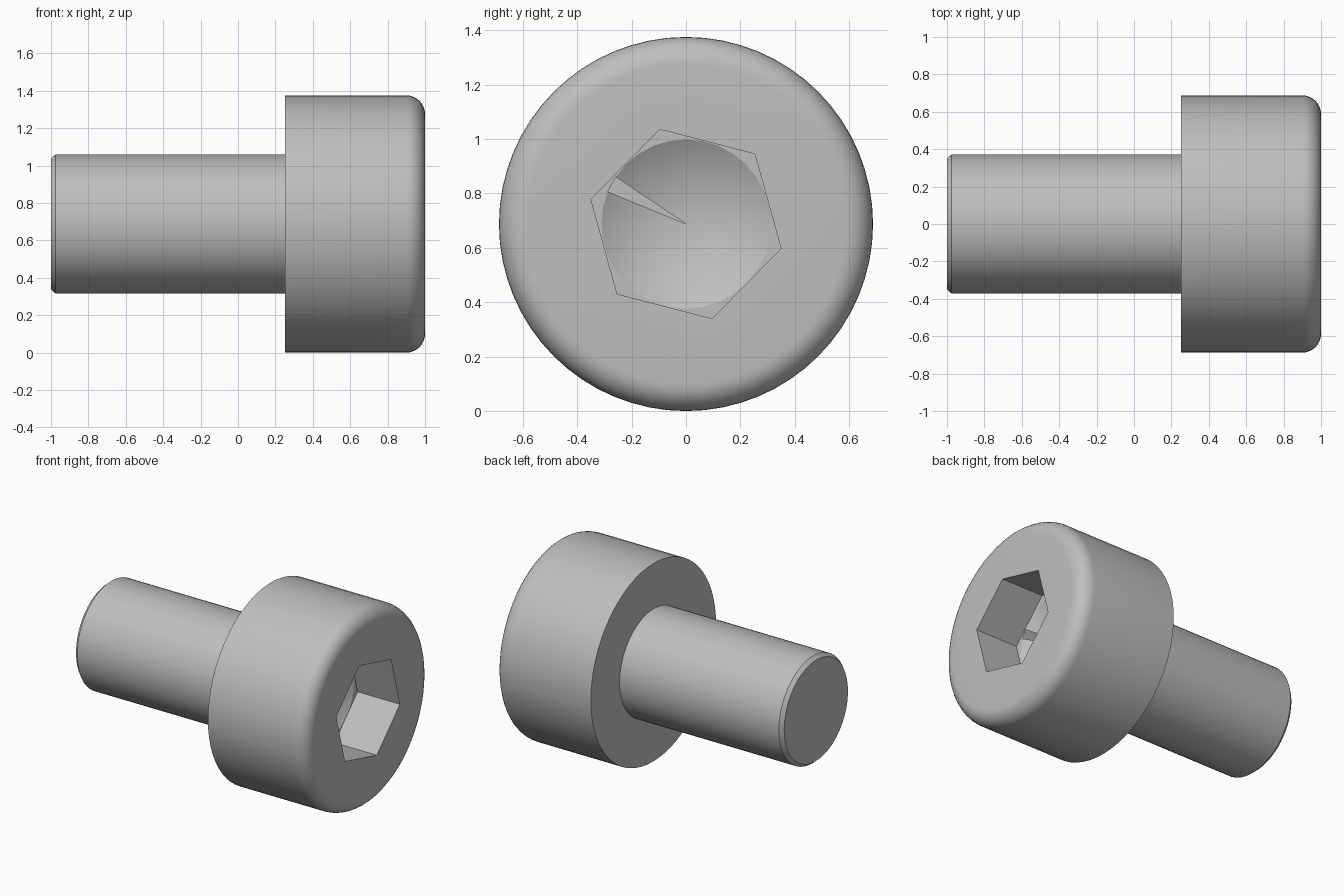
import bpy, bmesh, math

if "Cube" in bpy.data.objects:
    bpy.data.objects.remove(bpy.data.objects["Cube"])

CZ = 0.6875      # height of the screw axis
SEG = 64         # sides of the turned surfaces

steel = bpy.data.materials.new("steel grey")
steel.diffuse_color = (0.52, 0.52, 0.52, 1)
steel.use_nodes = True
steel.node_tree.nodes["Principled BSDF"].inputs["Base Color"].default_value = steel.diffuse_color


def ring(bm, x, r, n, start=0.0):
    """Circle of n vertices around the screw axis."""
    return [bm.verts.new((x, r * math.cos(start + 2 * math.pi * i / n),
                          CZ + r * math.sin(start + 2 * math.pi * i / n)))
            for i in range(n)]


def skin(bm, a, b):
    """Quads between two rings; a lies at smaller x when facing outward."""
    n = len(a)
    for i in range(n):
        j = (i + 1) % n
        bm.faces.new((a[i], a[j], b[j], b[i]))


def loop_edges(bm, loop):
    out = []
    for i, v in enumerate(loop):
        w = loop[(i + 1) % len(loop)]
        out.append(bm.edges.get((v, w)) or bm.edges.new((v, w)))
    return out


def annulus(bm, outer, inner):
    """Flat fill between two loops, facing +x."""
    res = bmesh.ops.triangle_fill(
        bm, edges=loop_edges(bm, outer) + loop_edges(bm, inner),
        use_beauty=True, normal=(1, 0, 0))
    for f in res["geom"]:
        if isinstance(f, bmesh.types.BMFace):
            f.normal_update()
            if f.normal.x < 0:
                f.normal_flip()


def finish(bm, name):
    bm.normal_update()
    for f in bm.faces:
        f.smooth = abs(f.normal.x) < 0.999     # flat caps, smooth sides
    me = bpy.data.meshes.new(name)
    bm.to_mesh(me)
    bm.free()
    me.set_sharp_from_angle(angle=math.radians(30))
    me.materials.append(steel)
    ob = bpy.data.objects.new(name, me)
    bpy.context.collection.objects.link(ob)
    return ob


# Shank with a small chamfer at the tip
bm = bmesh.new()
rings = [ring(bm, x, r, SEG) for x, r in ((-1, 0.35), (-0.975, 0.372), (0.25, 0.372))]
bm.faces.new(rings[0][::-1])
for a, b in zip(rings, rings[1:]):
    skin(bm, a, b)
finish(bm, "shank")

# Head: ring under the head, side wall, rounded rim
bm = bmesh.new()
R, F = 0.6875, 0.1
profile = [(0.25, 0.372), (0.25, R)]
for k in range(9):
    t = math.pi / 2 * k / 8
    profile.append((1 - F + F * math.sin(t), R - F + F * math.cos(t)))
rings = [ring(bm, x, r, SEG) for x, r in profile]
for a, b in zip(rings, rings[1:]):
    skin(bm, a, b)

# Hexagonal socket with a drilled conical bottom
HEX = math.radians(45.5)
HR = 0.3125 / math.cos(math.pi / 6)
DEPTH = 0.325
mouth = ring(bm, 1, HR, 6, HEX)
floor = ring(bm, 1 - DEPTH, HR, 6, HEX)
drill = ring(bm, 1 - DEPTH, 0.311, 32)
annulus(bm, rings[-1], mouth)
skin(bm, mouth, floor)
annulus(bm, floor, drill)
tip = bm.verts.new((1 - DEPTH - 0.18, 0, CZ))
for i in range(32):
    if i != 13:                                # open sliver in the cone
        bm.faces.new((drill[i], drill[(i + 1) % 32], tip))
finish(bm, "socket_head")
